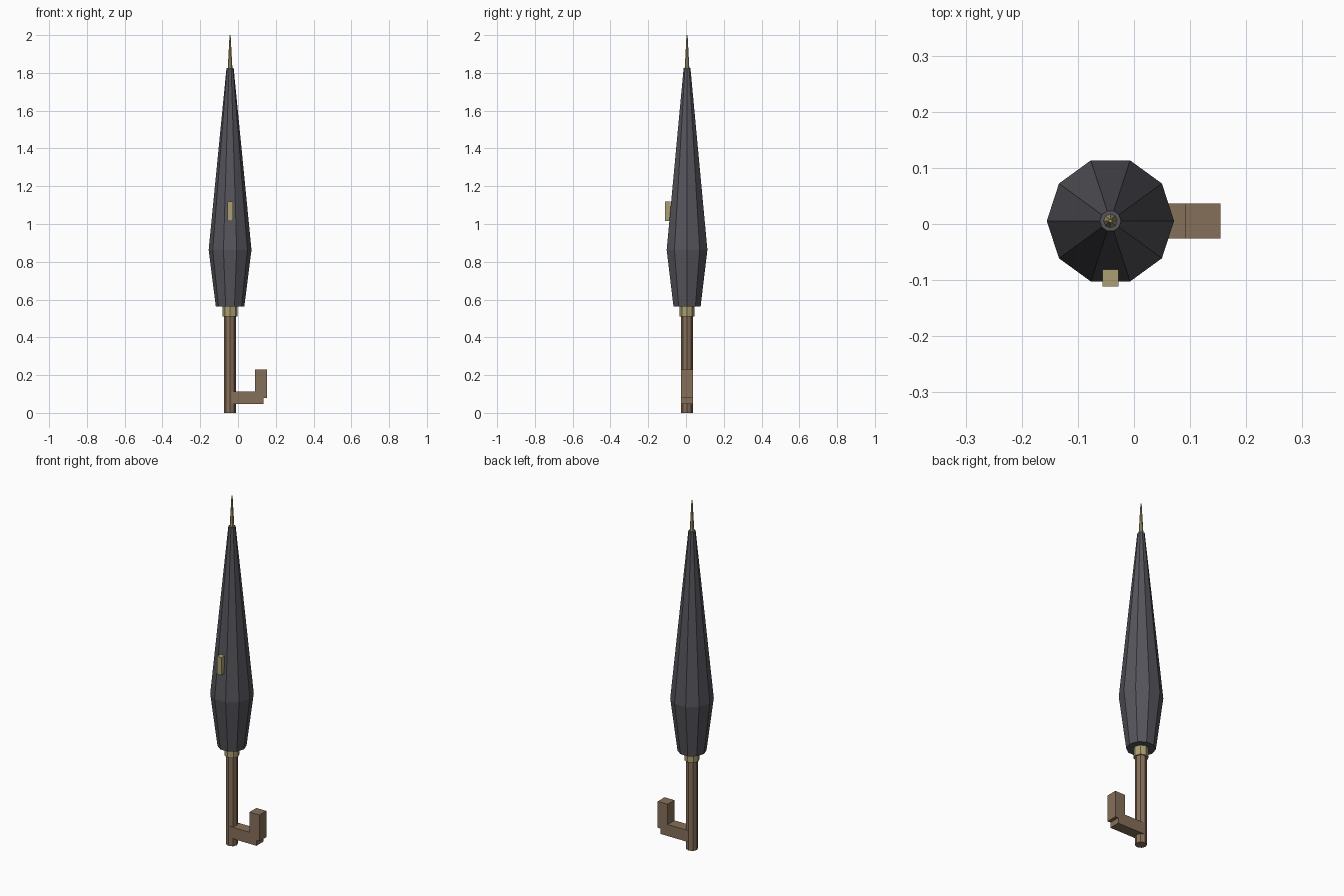
import bpy, bmesh, math

if "Cube" in bpy.data.objects:
    bpy.data.objects.remove(bpy.data.objects["Cube"])

CX, CY = -0.042, 0.0055   # axis of the umbrella


def material(name, rgb):
    m = bpy.data.materials.new(name)
    m.diffuse_color = (*rgb, 1)
    m.use_nodes = True
    m.node_tree.nodes["Principled BSDF"].inputs["Base Color"].default_value = m.diffuse_color
    return m


fabric = material("dark grey fabric", (0.09, 0.09, 0.105))
wood = material("brown wood", (0.24, 0.16, 0.10))
brass = material("pale brass", (0.41, 0.345, 0.17))


def finish(name, bm, mat):
    bmesh.ops.recalc_face_normals(bm, faces=bm.faces)
    me = bpy.data.meshes.new(name)
    bm.to_mesh(me)
    bm.free()
    me.materials.append(mat)
    ob = bpy.data.objects.new(name, me)
    bpy.context.collection.objects.link(ob)
    return ob


def lathe(name, profile, sides, mat):
    """Faceted solid of revolution from (radius, z) pairs, capped at both ends."""
    bm = bmesh.new()
    rings = []
    for r, z in profile:
        rings.append([bm.verts.new((CX + r * math.cos(2 * math.pi * i / sides),
                                    CY + r * math.sin(2 * math.pi * i / sides), z))
                      for i in range(sides)])
    for a, b in zip(rings, rings[1:]):
        for i in range(sides):
            j = (i + 1) % sides
            bm.faces.new((a[i], a[j], b[j], b[i]))
    bm.faces.new(rings[0])
    bm.faces.new(rings[-1])
    return finish(name, bm, mat)


def box(name, lo, hi, mat):
    bm = bmesh.new()
    bmesh.ops.create_cube(bm, size=1)
    for v in bm.verts:
        v.co = [(l + h) / 2 + c * (h - l) for c, l, h in zip(v.co, lo, hi)]
    return finish(name, bm, mat)


# Folded canopy, pointed tip, collar and shaft
lathe("canopy", [(0.0755, 0.563), (0.1134, 0.863), (0.019, 1.825)], 10, fabric)
lathe("tip", [(0.0125, 1.82), (0.003, 2.0)], 8, brass)
lathe("collar", [(0.039, 0.51), (0.039, 0.58)], 8, brass)
lathe("shaft", [(0.031, 0.0), (0.031, 0.53)], 8, wood)

# Square hook handle
Y0, Y1 = CY - 0.031, CY + 0.031
box("hook_bar", (-0.034, Y0, 0.048), (0.135, Y1, 0.114), wood)
box("hook_end", (0.091, Y0, 0.079), (0.154, Y1, 0.23), wood)

# Closing strap button on the front
box("strap_button", (CX - 0.0145, -0.111, 1.016), (CX + 0.0145, -0.081, 1.118), brass)
